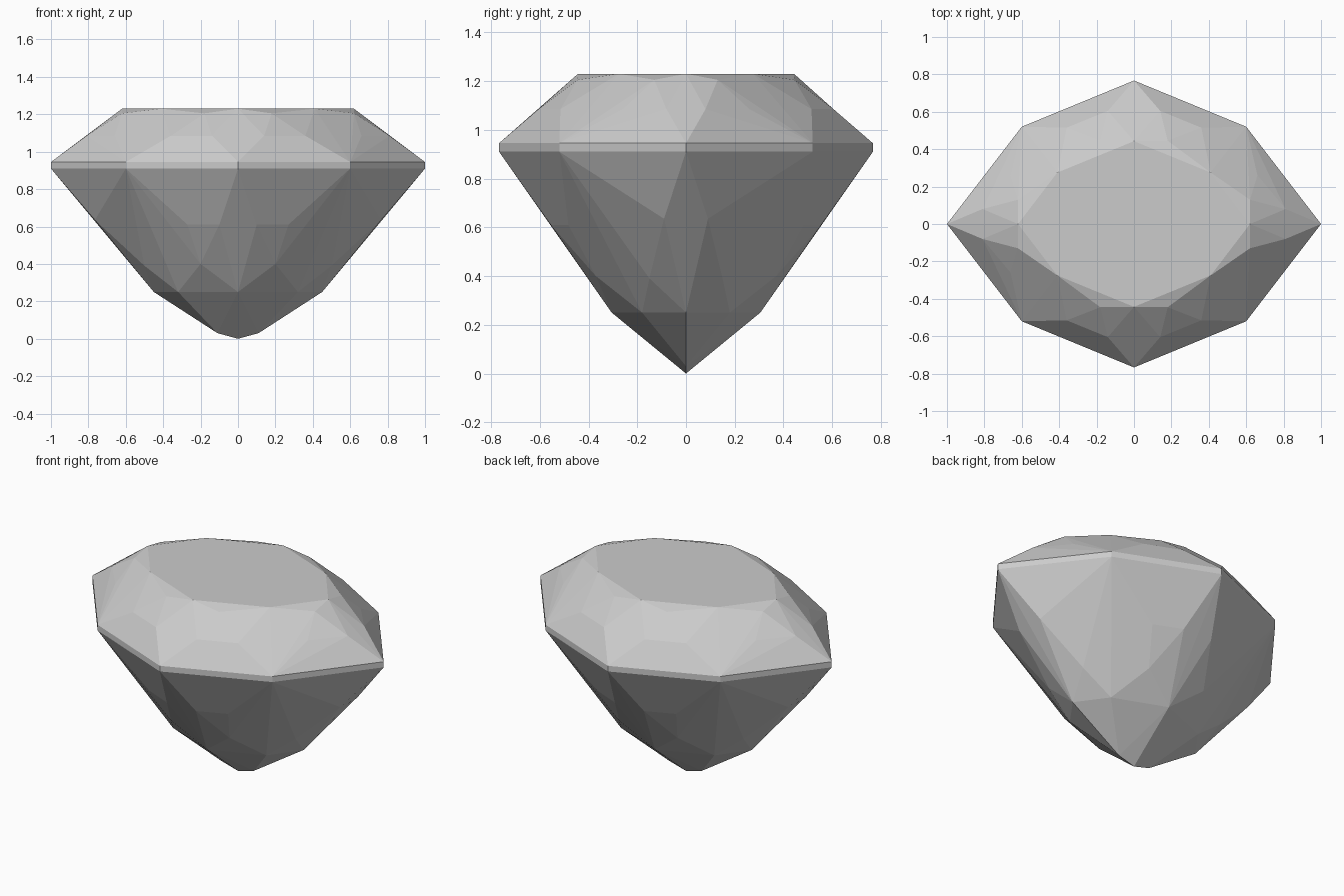
import bpy, bmesh

cube = bpy.data.objects.get("Cube")
if cube:
    bpy.data.objects.remove(cube)

grey = bpy.data.materials.new("pale grey stone")
grey.use_nodes = True
colour = (0.6, 0.6, 0.6, 1)
grey.diffuse_color = colour
grey.node_tree.nodes["Principled BSDF"].inputs["Base Color"].default_value = colour

GIRDLE_TOP, GIRDLE_LOW, TABLE = 0.945, 0.91, 1.23


def mirrored(points):
    """Repeat quarter points across both vertical planes."""
    return {(sx * x, sy * y, z) for x, y, z in points
            for sx in (1, -1) for sy in (1, -1)}


def outline(z):
    return [(1, 0, z), (0.6, 0.52, z), (0, 0.767, z)]


def facet_part(name, quarter, open_levels):
    """Wrap the facet corners in a convex shell, open where parts join."""
    bm = bmesh.new()
    # adding zero turns negative zeros into plain ones
    for p in {tuple(c + 0.0 for c in p) for p in mirrored(quarter)}:
        bm.verts.new(p)
    bmesh.ops.convex_hull(bm, input=bm.verts[:])
    caps = [f for f in bm.faces
            if any(all(abs(v.co.z - z) < 1e-4 for v in f.verts) for z in open_levels)]
    bmesh.ops.delete(bm, geom=caps, context='FACES')
    bmesh.ops.dissolve_limit(bm, angle_limit=0.03, verts=bm.verts[:], edges=bm.edges[:])
    bmesh.ops.recalc_face_normals(bm, faces=bm.faces[:])
    mesh = bpy.data.meshes.new(name)
    bm.to_mesh(mesh)
    bm.free()
    mesh.materials.append(grey)
    obj = bpy.data.objects.new(name, mesh)
    bpy.context.collection.objects.link(obj)


# Crown: table, star corners, then the corners of the kite facets
table = [(0.62, 0, TABLE), (0.41, 0.275, TABLE), (0, 0.443, TABLE)]
stars = [(0.18, 0.445, 1.205), (0.62, 0.13, 1.205)]
kites = [(0.14, 0.605, 1.085), (0.36, 0.515, 1.085),
         (0.66, 0.26, 1.085), (0.81, 0.08, 1.085)]
facet_part("crown", table + stars + kites + outline(GIRDLE_TOP), [GIRDLE_TOP])

# Girdle band
facet_part("girdle", outline(GIRDLE_TOP) + outline(GIRDLE_LOW), [GIRDLE_TOP, GIRDLE_LOW])

# Pavilion: long kites, lower break and a short keel
upper = [(0.1, 0.555, 0.61), (0.27, 0.483, 0.61),
         (0.6, 0.27, 0.635), (0.765, 0.09, 0.635)]
middle = [(0.2, 0.37, 0.4), (0.5, 0.15, 0.39)]
lower = [(0.45, 0, 0.25), (0.32, 0.18, 0.25), (0, 0.305, 0.25)]
keel = [(0.11, 0, 0.03), (0, 0, 0)]
facet_part("pavilion", outline(GIRDLE_LOW) + upper + middle + lower + keel, [GIRDLE_LOW])

# One whole stone, tilted nowhere, resting on its point
bpy.context.view_layer.update()
